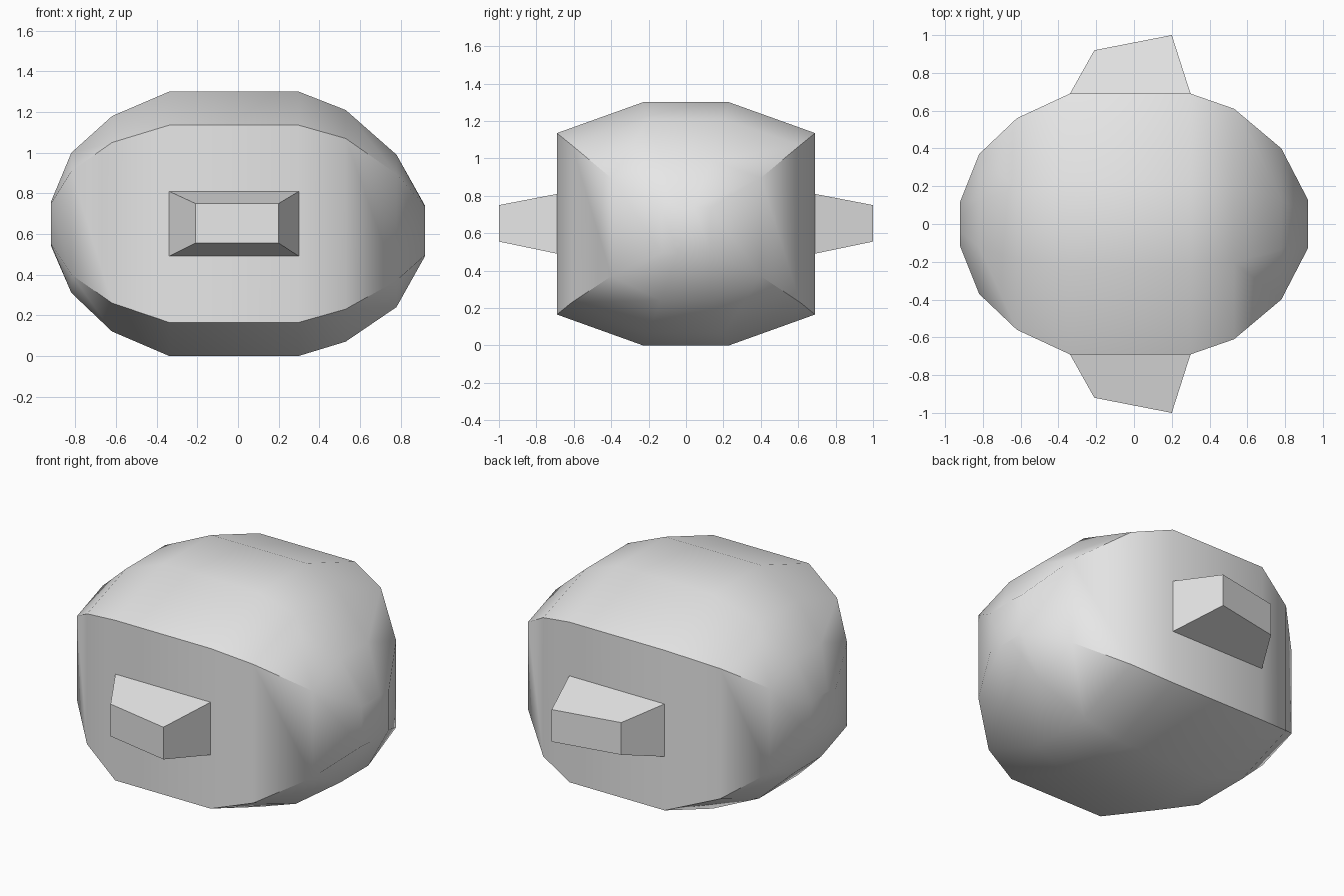
import bpy, bmesh

cube = bpy.data.objects.get("Cube")
if cube:
    bpy.data.objects.remove(cube)

# one plain grey for the whole model
grey = bpy.data.materials.new("plain grey")
grey.use_nodes = True
COLOUR = (0.8, 0.8, 0.8, 1)
grey.diffuse_color = COLOUR
grey.node_tree.nodes["Principled BSDF"].inputs["Base Color"].default_value = COLOUR


def loft(name, rings):
    """Skin a row of matching closed rings and cap both ends."""
    bm = bmesh.new()
    loops = [[bm.verts.new(p) for p in ring] for ring in rings]
    for a, b in zip(loops, loops[1:]):
        for i in range(len(a)):
            j = (i + 1) % len(a)
            bm.faces.new((a[i], a[j], b[j], b[i]))
    bm.faces.new(loops[0])
    bm.faces.new(loops[-1])
    bmesh.ops.recalc_face_normals(bm, faces=bm.faces)
    mesh = bpy.data.meshes.new(name)
    bm.to_mesh(mesh)
    bm.free()
    mesh.materials.append(grey)
    obj = bpy.data.objects.new(name, mesh)
    bpy.context.collection.objects.link(obj)
    bpy.ops.object.select_all(action='DESELECT')
    obj.select_set(True)
    bpy.context.view_layer.objects.active = obj
    bpy.ops.object.shade_smooth_by_angle(angle=0.7)
    return obj


# body sections: x, half depth, bottom, lower corner, upper corner, top
SECTIONS = [
    (-0.92, 0.12, 0.54, 0.55, 0.75, 0.76),
    (-0.82, 0.37, 0.31, 0.40, 0.91, 1.00),
    (-0.62, 0.56, 0.12, 0.26, 1.05, 1.18),
    (-0.34, 0.69, 0.00, 0.165, 1.135, 1.30),
    (0.30, 0.69, 0.00, 0.165, 1.135, 1.30),
    (0.53, 0.61, 0.07, 0.23, 1.07, 1.21),
    (0.78, 0.40, 0.24, 0.37, 0.895, 0.99),
    (0.92, 0.13, 0.49, 0.495, 0.735, 0.74),
]


def section(x, w, bottom, low, high, top):
    half = [(w / 3, bottom), (w, low), (w, high), (w / 3, top)]
    return [(x, y, z) for y, z in half] + [(x, -y, z) for y, z in reversed(half)]


loft("rounded_body", [section(*s) for s in SECTIONS])


# tapered blocks on the front and back, with slanted tips
def block(name, side):
    base = [(x, side * 0.688, z) for x, z in
            ((-0.34, 0.49), (0.30, 0.49), (0.30, 0.81), (-0.34, 0.81))]
    tip = [(x, side * y, z) for x, y, z in
           ((-0.21, 0.92, 0.555), (0.20, 1.0, 0.555),
            (0.20, 1.0, 0.75), (-0.21, 0.92, 0.75))]
    loft(name, [base, tip])


block("front_block", -1)
block("back_block", 1)
